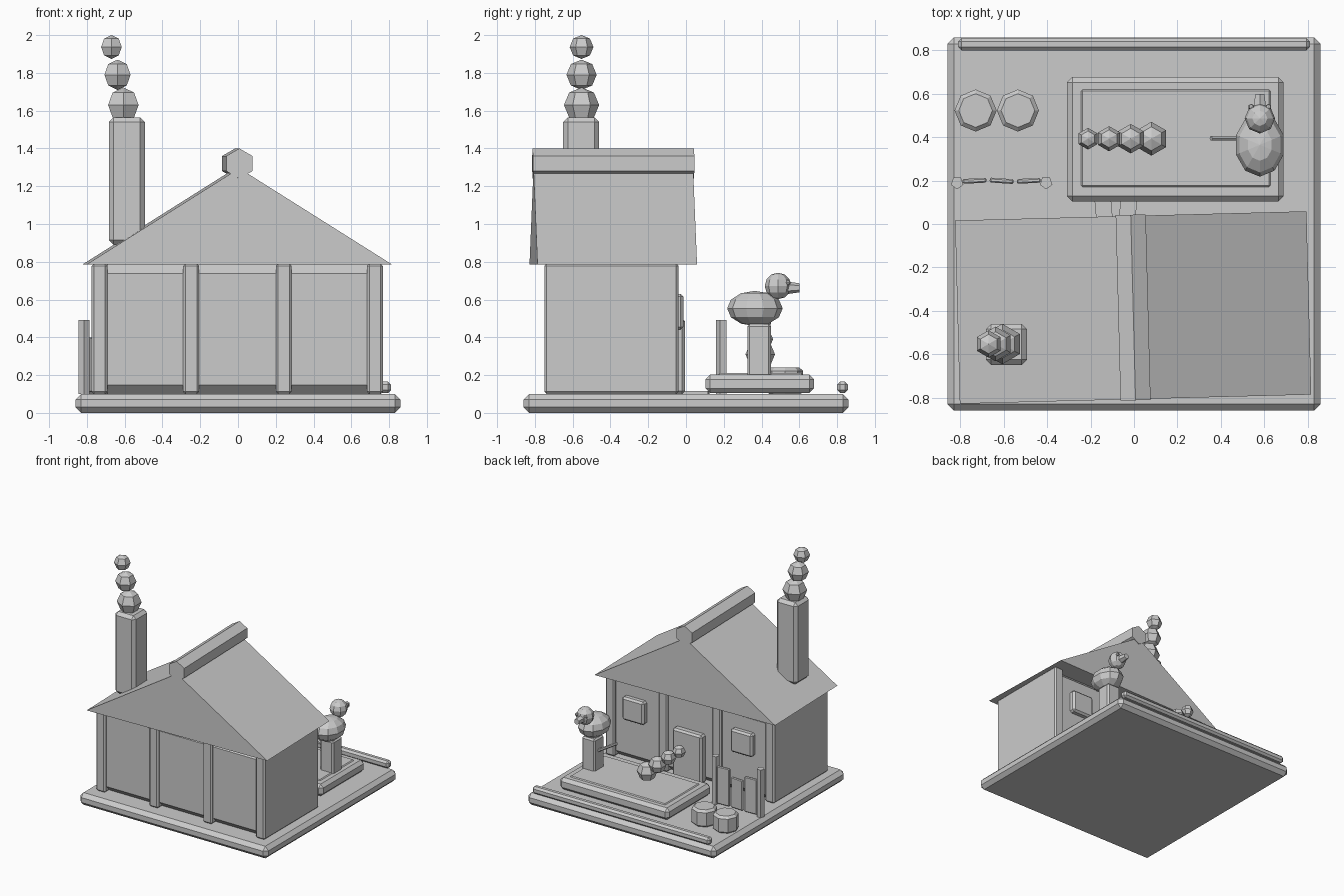
import bpy, bmesh, math
from mathutils import Vector, Matrix

if "Cube" in bpy.data.objects:
    bpy.data.objects.remove(bpy.data.objects["Cube"])

grey = bpy.data.materials.new("plain_grey")
grey.diffuse_color = (0.6, 0.6, 0.6, 1)
grey.use_nodes = True
grey.node_tree.nodes["Principled BSDF"].inputs["Base Color"].default_value = grey.diffuse_color


def finish(name, bm, matrix=Matrix()):
    bmesh.ops.recalc_face_normals(bm, faces=bm.faces)
    mesh = bpy.data.meshes.new(name)
    bm.to_mesh(mesh)
    bm.free()
    mesh.materials.append(grey)
    ob = bpy.data.objects.new(name, mesh)
    ob.matrix_world = matrix
    bpy.context.collection.objects.link(ob)
    return ob


def bevel(bm, width, edges=None):
    if width:
        bmesh.ops.bevel(bm, geom=list(edges or bm.edges), offset=width, segments=1,
                        affect='EDGES', profile=0.5)


def box(name, x, y, z, chamfer=0.0, turn=0.0):
    """Chamfered box given (min, max) on each axis, turned about its own z axis."""
    lo, hi = Vector((x[0], y[0], z[0])), Vector((x[1], y[1], z[1]))
    bm = bmesh.new()
    bmesh.ops.create_cube(bm, size=1)
    bmesh.ops.scale(bm, vec=hi - lo, verts=bm.verts)
    bevel(bm, chamfer)
    return finish(name, bm, Matrix.Translation((lo + hi) / 2)
                  @ Matrix.Rotation(math.radians(turn), 4, 'Z'))


def ball(name, centre, radii, segments=6, rings=4):
    bm = bmesh.new()
    bmesh.ops.create_uvsphere(bm, u_segments=segments, v_segments=rings, radius=1)
    bmesh.ops.scale(bm, vec=radii, verts=bm.verts)
    return finish(name, bm, Matrix.Translation(centre))


def rod(name, start, end, r1, r2, sides, chamfer=0.0):
    start, end = Vector(start), Vector(end)
    axis = end - start
    bm = bmesh.new()
    bmesh.ops.create_cone(bm, cap_ends=True, segments=sides, radius1=r1, radius2=r2,
                          depth=axis.length)
    bevel(bm, chamfer, [e for e in bm.edges
                        if abs(e.verts[0].co.z - e.verts[1].co.z) < 1e-5])
    return finish(name, bm, Matrix.Translation((start + end) / 2)
                  @ axis.to_track_quat('Z', 'Y').to_matrix().to_4x4())


def prism(name, profile, depth, matrix):
    """Profile in x and z, extruded along y about the middle."""
    bm = bmesh.new()
    face = bm.faces.new([bm.verts.new((x, -depth / 2, z)) for x, z in profile])
    new = bmesh.ops.extrude_face_region(bm, geom=[face])["geom"]
    bmesh.ops.translate(bm, vec=(0, depth, 0),
                        verts=[v for v in new if isinstance(v, bmesh.types.BMVert)])
    return finish(name, bm, matrix)


# Ground slab and the log along the back edge
box("ground_slab", (-.86, .86), (-.86, .86), (0, .1), .03)
box("back_log", (-.81, .81), (.8, .857), (.105, .165), .016)

# House body with four full-depth timber frames
box("house_walls", (-.74, .74), (-.73, -.06), (.1, .785), .048)
for x in (-.733, -.248, .242, .725):
    box("timber_frame", (x - .042, x + .042), (-.75, -.04), (.1, .79), .012)

# Door and windows on the back wall
box("door", (-.135, .135), (-.08, -.006), (.1, .5), .015)
for x in (-.49, .5):
    box("window", (x - .1, x + .1), (-.08, -.014), (.44, .63), .015)

# Roof and ridge cap, turned slightly
turn = Matrix.Translation((-.004, -.385, 0)) @ Matrix.Rotation(math.radians(1.5), 4, 'Z')
prism("roof", [(-.81, .785), (.81, .785), (0, 1.295)], .845, turn)
cap = [(.08 * math.sin(i * math.pi / 3), 1.32 + .08 * math.cos(i * math.pi / 3))
       for i in range(6)]
prism("ridge_cap", cap, .855, turn)

# Chimney and smoke puffs
box("chimney", (-.683, -.493), (-.65, -.46), (.89, 1.565), .025)
for x, z, r in ((-.607, 1.63, .093), (-.638, 1.79, .08), (-.67, 1.937, .063)):
    ball("smoke_puff", (x, -.553, z), (r, r, r))

# Terrace with its inner panel
box("terrace", (-.308, .69), (.103, .678), (.105, .203), .025)
box("terrace_panel", (-.245, .63), (.17, .62), (.17, .21), .008)

# Rising steam above the terrace
for x, z, r in ((.08, .31, .078), (-.015, .39, .068), (-.115, .475, .058), (-.212, .55, .05)):
    ball("steam_puff", (x, .393, z), (r, r, r))

# Bird on a pedestal with a spout
box("pedestal", (.52, .64), (.325, .45), (.19, .47), .012)
rod("spout", (.53, .395, .36), (.355, .395, .465), .012, .012, 6)
ball("bird_body", (.58, .365, .553), (.115, .147, .093), 10, 6)
ball("bird_head", (.58, .487, .672), (.07, .07, .07), 8, 6)
rod("bird_beak", (.58, .53, .662), (.58, .6, .662), .034, .024, 6)
for x in (.54, .62):
    ball("bird_eye", (x, .54, .69), (.014, .014, .014))

# Barrels
for x in (-.73, -.535):
    rod("barrel", (x, .523, .095), (x, .523, .24), .097, .097, 8, .018)

# Fence with leaning boards
for x in (-.815, -.405):
    rod("fence_post", (x, .19, .1), (x, .19, .493), .03, .03, 5)
for x, top, a in ((-.485, .42, 3), (-.61, .36, -4), (-.735, .40, 3)):
    box("fence_board", (x - .055, x + .055), (.188, .21), (.11, top), .006, a)

# Path planks between door and terrace
for x, a in ((-.138, 5), (-.03, -6)):
    box("path_plank", (x - .038, x + .038), (-.03, .12), (.095, .115), 0, a)
